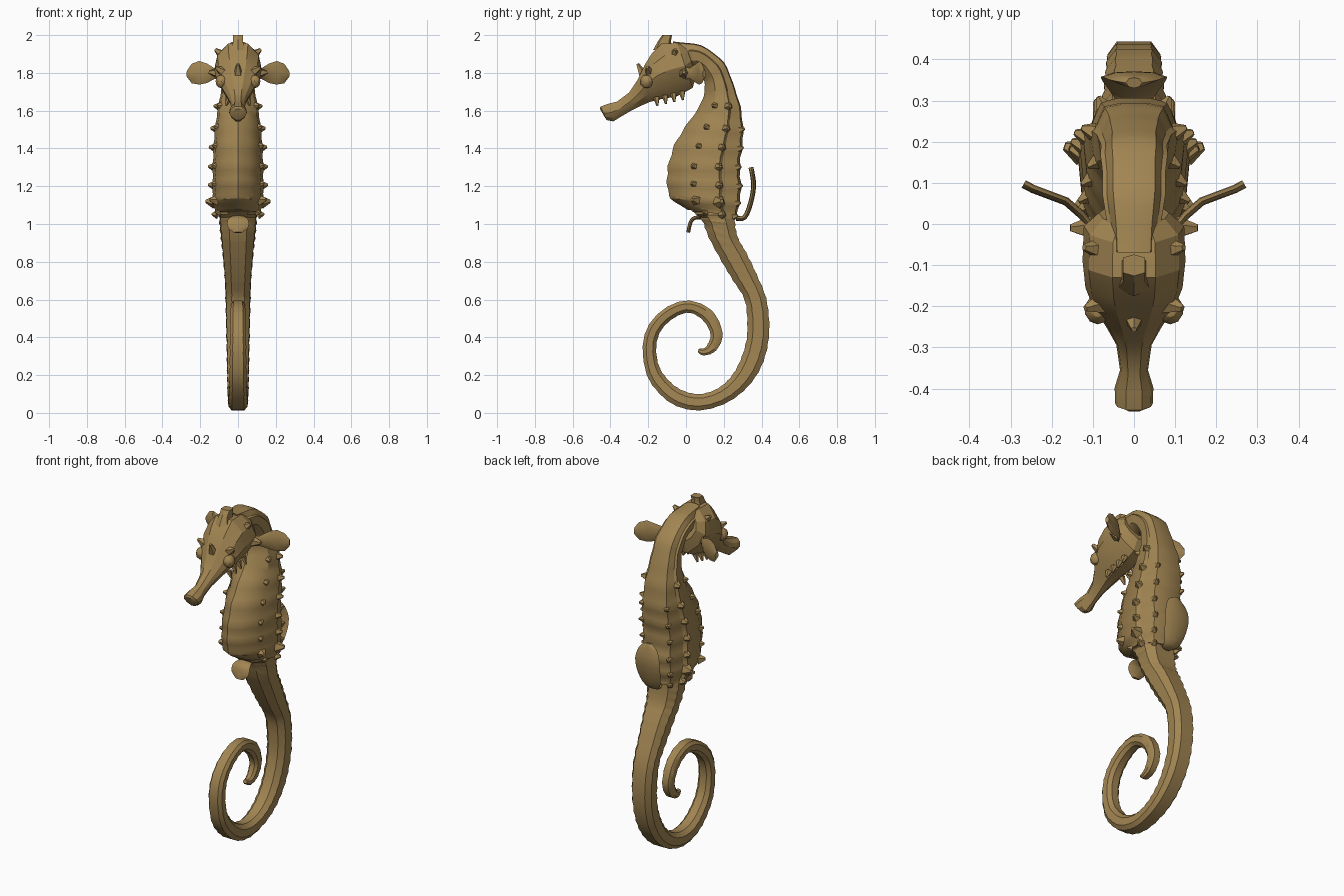
import bpy, bmesh, math
from mathutils import Vector as V

tan = bpy.data.materials.new("tan_skin")
tan.diffuse_color = (0.36, 0.235, 0.085, 1)


def finish(name, bm, angle=30):
    bmesh.ops.recalc_face_normals(bm, faces=bm.faces)
    me = bpy.data.meshes.new(name)
    bm.to_mesh(me)
    bm.free()
    ob = bpy.data.objects.new(name, me)
    bpy.context.collection.objects.link(ob)
    me.materials.append(tan)
    bpy.ops.object.select_all(action='DESELECT')
    ob.select_set(True)
    bpy.context.view_layer.objects.active = ob
    bpy.ops.object.shade_smooth_by_angle(angle=math.radians(angle))
    return ob


def smooth(rows, t):
    """Catmull-Rom sample of number rows at position t."""
    n = len(rows) - 1
    i = min(int(t), n - 1)
    f = t - i
    p = [rows[max(0, min(n, i + k))] for k in (-1, 0, 1, 2)]
    return [0.5 * (2 * b + (c - a) * f + (2 * a - 5 * b + 4 * c - d) * f * f
                   + (3 * b - a - 3 * c + d) * f ** 3) for a, b, c, d in zip(*p)]


def loft(name, stations, section, angle=30):
    """Stations are (edge A, edge B, side vector, swell); section is half a ring of (u, v)."""
    ring = section + [(u, -v) for u, v in reversed(section) if v > 0]
    bm = bmesh.new()
    rings = []
    for a, b, s, k in stations:
        m, h = (a + b) / 2, (b - a) / 2
        rings.append([bm.verts.new(m + h * u * k + s * v * k) for u, v in ring])
    n = len(ring)
    for r, q in zip(rings, rings[1:]):
        for i in range(n):
            bm.faces.new((r[i], r[(i + 1) % n], q[(i + 1) % n], q[i]))
    bm.faces.new(rings[0])
    bm.faces.new(rings[-1])
    return finish(name, bm, angle)


def body_stations(rows, sub, amp, rate=1):
    out = []
    for j in range((len(rows) - 1) * sub + 1):
        t = j / sub
        fy, fz, by, bz, w = smooth(rows, t)
        out.append((V((0, fy, fz)), V((0, by, bz)), V((w, 0, 0)),
                    1 + amp * math.cos(2 * math.pi * t * rate)))
    return out


def spike(name, base, direction, r, length, sides=5):
    bm = bmesh.new()
    bmesh.ops.create_cone(bm, cap_ends=True, segments=sides, radius1=r, radius2=r * 0.3, depth=length)
    q = V((0, 0, 1)).rotation_difference(V(direction))
    for v in bm.verts:
        v.co = V(base) + q @ (v.co + V((0, 0, length * 0.3)))
    finish(name, bm)


# trunk: front edge y, z, back edge y, z, half width
trunk = [(-.02, 1.80, -.07, 1.965, .06), (.05, 1.82, .08, 1.945, .075), (.085, 1.78, .2, 1.855, .08),
         (.10, 1.72, .25, 1.74, .085), (.075, 1.63, .288, 1.62, .105), (0, 1.52, .303, 1.5, .122),
         (-.06, 1.42, .297, 1.4, .13), (-.093, 1.31, .285, 1.3, .134), (-.1, 1.22, .292, 1.2, .135),
         (-.08, 1.135, .283, 1.11, .135), (.01, 1.075, .268, 1.04, .115)]
trunk_section = [(-1, 0), (-.82, .45), (-.3, .9), (.42, 1), (.5, .86), (.93, .66), (1, .3)]
loft("trunk", body_stations(trunk, 4, .022), trunk_section)

# tail: inner edge, outer edge, half width, curling to the tip
tail = [(.03, 1.07, .26, 1.08, .1), (.085, 1.02, .262, 1.0, .098), (.12, .93, .28, .92, .09),
        (.19, .8, .32, .85, .08), (.25, .7, .375, .735, .071), (.31, .6, .425, .61, .066),
        (.325, .47, .443, .47, .063), (.315, .36, .43, .335, .06), (.275, .25, .385, .215, .058),
        (.22, .17, .305, .115, .056), (.15, .12, .2, .045, .053), (.07, .1, .07, .012, .05),
        (-.01, .115, -.05, .035, .05), (-.08, .16, -.14, .1, .047), (-.14, .24, -.208, .2, .045),
        (-.158, .35, -.23, .35, .043), (-.13, .44, -.195, .47, .041), (-.06, .505, -.1, .562, .039),
        (.02, .53, .02, .595, .036), (.095, .485, .14, .54, .033), (.13, .415, .195, .42, .03),
        (.115, .365, .16, .33, .027), (.095, .342, .095, .303, .022), (.068, .34, .062, .322, .012)]
tail_section = [(-1, .5), (-.5, .95), (.45, 1), (.97, .65)]
loft("tail", body_stations(tail, 4, .03, 2), tail_section, 35)

# head and snout: lower edge, upper edge, half width
head = [(.055, 1.79, -.0, 1.94, .085), (.035, 1.72, -.045, 1.955, .122), (-.05, 1.675, -.13, 1.955, .125),
        (-.13, 1.662, -.18, 1.905, .118), (-.19, 1.647, -.22, 1.84, .098), (-.24, 1.625, -.258, 1.76, .068),
        (-.285, 1.603, -.302, 1.695, .043), (-.345, 1.568, -.365, 1.648, .034),
        (-.385, 1.543, -.41, 1.637, .047), (-.42, 1.55, -.452, 1.622, .046), (-.428, 1.562, -.456, 1.61, .028)]
head_section = [(-1, .25), (-.55, .75), (0, 1), (.55, .88), (1, .42)]
loft("head", body_stations(head, 1, 0), head_section, 25)

# crown block and nose horn
crown = [(V((-.035, -.165, 1.935)), V((.035, -.165, 1.935)), V((0, .02, .0)), 1),
         (V((-.022, -.10, 2.0)), V((.022, -.10, 2.0)), V((0, .015, 0)), 1)]
crown_rows = [(-.12, 1.92, .04, .055), (-.115, 1.965, .026, .035), (-.1, 2.0, .027, .026)]
loft("crown", [(V((-w, y, z)), V((w, y, z)), V((0, d, 0)), 1) for y, z, w, d in crown_rows],
     [(-1, .7), (0, 1), (1, .7)])
spike("nose_horn", (0, -.235, 1.805), (0, -.5, 1), .025, .06)

# thin curved fins on the back and below the belly
fin_section = [(-1, 0), (-.6, .8), (0, 1), (.6, .8), (1, 0)]


def fin(name, rows, thick):
    out = []
    for j in range((len(rows) - 1) * 3 + 1):
        y, z, w = smooth(rows, j / 3)
        y0, z0, _ = smooth(rows, max(0, j / 3 - .1))
        y1, z1, _ = smooth(rows, min(len(rows) - 1, j / 3 + .1))
        n = V((0, z1 - z0, y0 - y1)).normalized() * thick
        out.append((V((-w, y, z)), V((w, y, z)), n, 1))
    loft(name, out, fin_section, 40)


fin("back_fin", [(.265, 1.03, .03), (.31, 1.035, .05), (.342, 1.11, .073), (.358, 1.2, .08),
                 (.35, 1.27, .058), (.343, 1.3, .02)], .013)
fin("belly_fin", [(.11, 1.03, .03), (.06, 1.035, .045), (.03, 1.02, .055), (.018, .985, .055),
                  (.012, .955, .025)], .01)

for sx, side in ((1, "right"), (-1, "left")):
    # ear-like side fins: x, y, low z, high z
    ear = [(.085, -.03, 1.77, 1.84), (.125, .02, 1.768, 1.825), (.165, .055, 1.746, 1.85),
           (.205, .07, 1.738, 1.863), (.245, .085, 1.745, 1.848), (.268, .097, 1.775, 1.815)]
    loft("side_fin_" + side, [(V((sx * x, y, a)), V((sx * x, y, b)), V((-.005 * sx, .009, 0)), 1)
                              for x, y, a, b in ear], fin_section, 40)
    # eyes
    bm = bmesh.new()
    bmesh.ops.create_uvsphere(bm, u_segments=10, v_segments=6, radius=.036)
    for v in bm.verts:
        v.co = V((v.co.x * .9 + sx * .088, v.co.y - .208, v.co.z + 1.755))
    finish("eye_" + side, bm)
    # brow, crest and cheek points
    spike("brow_spike_" + side, (sx * .085, -.195, 1.81), (sx, -.3, .6), .028, .05)
    spike("crest_spike_" + side, (sx * .09, -.06, 1.9), (sx, .1, .8), .028, .05)
    spike("gill_spike_" + side, (sx * .115, -.01, 1.8), (sx, 0, .1), .03, .05)
    for i in range(4):
        spike("cheek_point_" + side, (sx * .05, -.02 - .045 * i, 1.69 - .01 * i), (sx * .4, .1, -1), .018, .045)
    # body spikes on the flank and belly ridges at each ring
    for i in range(4, 11):
        fy, fz, by, bz, w = trunk[i]
        big = 1.5 if i == 9 else 1
        for u, v, k in ((.42, 1, 1), (-.3, .9, .85)):
            p = (sx * w * v, (fy + by) / 2 + u * (by - fy) / 2, (fz + bz) / 2 + u * (bz - fz) / 2)
            spike("body_spike_" + side, p, (sx, .35 if u > 0 else -.6, .1), .024 * k * big, .03 * k * big)
        if i > 4:
            spike("back_spike_" + side, (sx * w * .64, by - .012, bz), (sx * .5, 1, .2), .02, .026)
